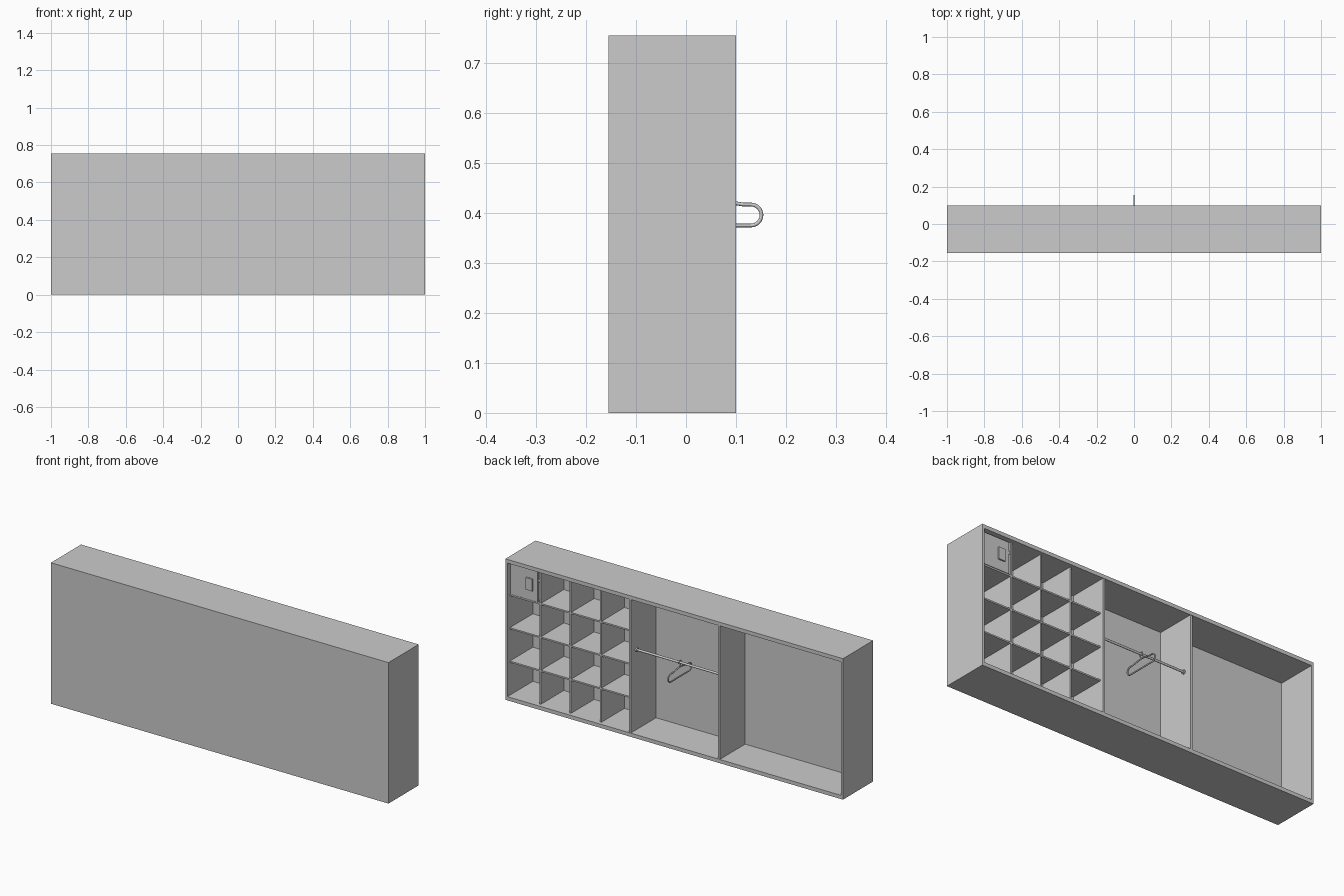
import bpy, math
from mathutils import Vector

if "Cube" in bpy.data.objects:
    bpy.data.objects.remove(bpy.data.objects["Cube"])

W, Y0, Y1, H = 1.0, -0.155, 0.10, 0.755   # overall case extents
SIDE, SLAB, INNER = 0.012, 0.02, -0.115   # side, top/bottom thickness, inner face of panel
GRID_Y = 0.08                             # cubby grid sits slightly recessed


def box(name, x0, x1, y0, y1, z0, z1):
    v = [(x, y, z) for x in (x0, x1) for y in (y0, y1) for z in (z0, z1)]
    f = [(0, 1, 3, 2), (4, 6, 7, 5), (0, 4, 5, 1), (2, 3, 7, 6), (0, 2, 6, 4), (1, 5, 7, 3)]
    me = bpy.data.meshes.new(name)
    me.from_pydata(v, [], f)
    ob = bpy.data.objects.new(name, me)
    bpy.context.collection.objects.link(ob)
    return ob


def rod(name, x0, x1, y, z, r):
    bpy.ops.mesh.primitive_cylinder_add(vertices=20, radius=r, depth=abs(x1 - x0),
                                        location=((x0 + x1) / 2, y, z),
                                        rotation=(0, math.pi / 2, 0))
    bpy.context.object.name = name
    bpy.ops.object.shade_smooth_by_angle()


def wire(name, pts, r, cyclic):
    cu = bpy.data.curves.new(name, 'CURVE')
    cu.dimensions = '3D'
    cu.bevel_depth, cu.bevel_resolution, cu.use_fill_caps = r, 2, True
    sp = cu.splines.new('POLY')
    sp.points.add(len(pts) - 1)
    for p, (y, z) in zip(sp.points, pts):
        p.co = (0, y, z, 1)
    sp.use_cyclic_u = cyclic
    ob = bpy.data.objects.new(name, cu)
    bpy.context.collection.objects.link(ob)


def arc(cy, cz, r, a0, a1, n):
    return [(cy + r * math.cos(math.radians(a0 + (a1 - a0) * i / n)),
             cz + r * math.sin(math.radians(a0 + (a1 - a0) * i / n))) for i in range(n + 1)]


# Case: closed panel at the front, open at the back
box("front_panel", -W, W, Y0, INNER, 0, H)
box("bottom_board", -W, W, INNER, Y1, 0, SLAB)
box("top_board", -W, W, INNER, Y1, H - SLAB, H)
for s, n in ((-1, "left"), (1, "right")):
    box(n + "_side", *sorted((s * W, s * (W - SIDE))), INNER, Y1, SLAB, H - SLAB)
    box(n + "_divider", s * 0.264 - 0.006, s * 0.264 + 0.006, INNER, Y1 - 0.002, SLAB, H - SLAB)

# Cubby grid, four by four
gx0, gx1, gz0, gz1 = 0.27, W - SIDE, SLAB, H - SLAB
t = 0.004
for i in range(1, 4):
    x = gx0 + (gx1 - gx0) * i / 4
    z = gz0 + (gz1 - gz0) * i / 4
    box(f"cubby_upright_{i}", x - t, x + t, INNER, GRID_Y, gz0, gz1)
    box(f"cubby_shelf_{i}", gx0, gx1, INNER, GRID_Y - 0.001, z - t, z + t)

# Small locker door with pull plate and latch
box("locker_door", 0.823, 0.984, GRID_Y - 0.012, GRID_Y, 0.562, 0.73)
box("door_pull", 0.85, 0.888, GRID_Y, GRID_Y + 0.008, 0.616, 0.68)
box("door_latch", 0.812, 0.824, GRID_Y - 0.009, GRID_Y - 0.003, 0.672, 0.684)

# Clothes rail with end flanges
RY, RZ = 0.052, 0.45
rod("clothes_rail", -0.258, 0.258, RY, RZ, 0.006)
for s, n in ((-1, "left"), (1, "right")):
    rod(n + "_rail_flange", s * 0.258, s * 0.250, RY, RZ, 0.011)

# Hanger: rounded loop with raised shoulders, plus hook over the rail
half = arc(RY + 0.078, 0.396, 0.021, -90, 90, 12) + [(RY + 0.062, 0.417)]
loop = half + [(RY + 0.02, 0.424), (RY, 0.426), (RY - 0.02, 0.424)]
loop += [(2 * RY - y, z) for y, z in reversed(half)]
wire("hanger_body", loop, 0.0038, True)
wire("hanger_hook", [(RY, 0.425), (RY, 0.432), (RY - 0.006, 0.438)]
     + arc(RY, RZ, 0.010, 210, -20, 12), 0.003, False)
